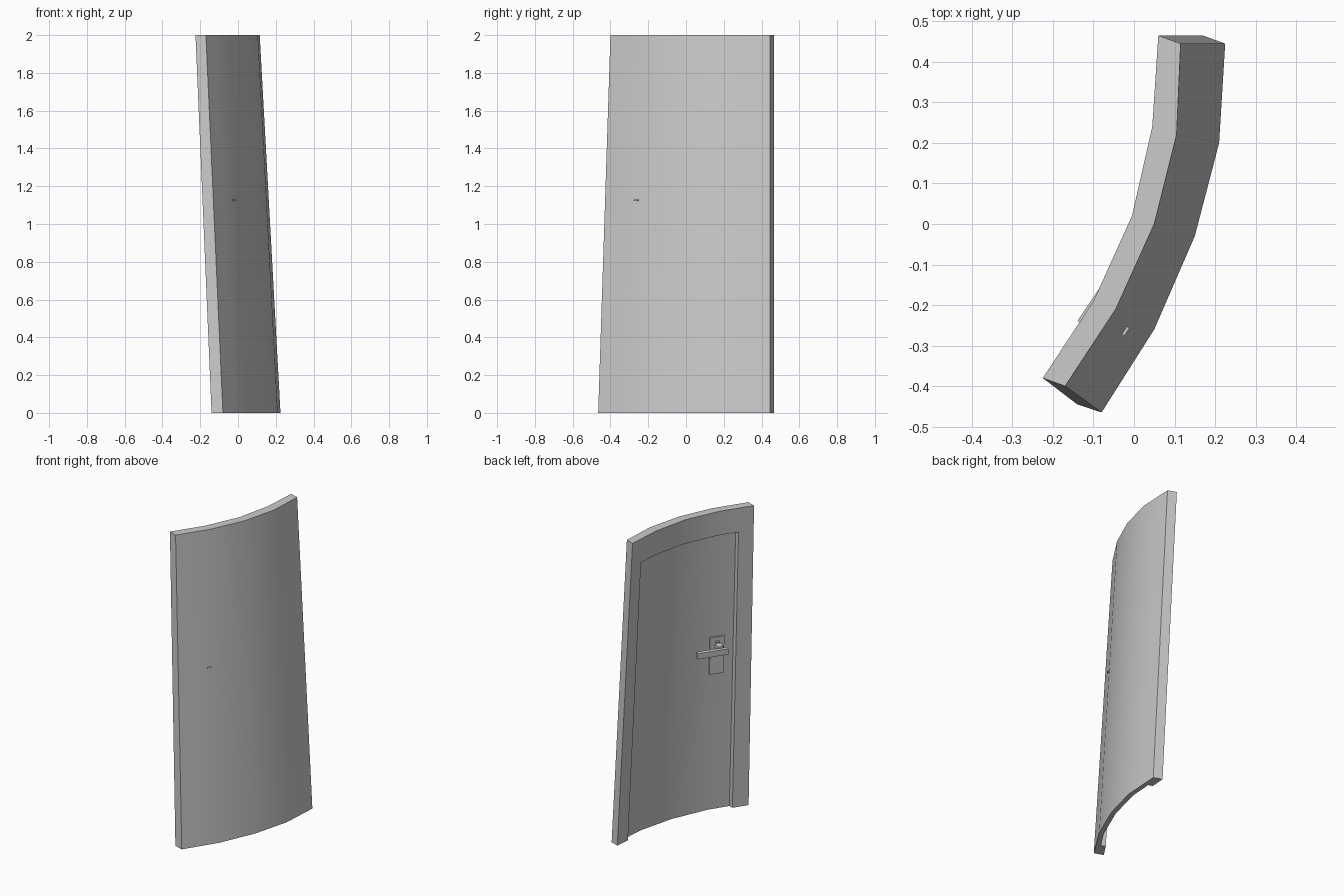
import bpy, bmesh
from mathutils import Vector, Matrix

if "Cube" in bpy.data.objects:
    bpy.data.objects.remove(bpy.data.objects["Cube"])

# Plan profiles of the curved wall section: outer / inner face at floor and top
OUT_LOW = [(-.08, -.465), (.05, -.26), (.15, -.03), (.21, .20), (.225, .445)]
OUT_TOP = [(-.17, -.40), (-.045, -.21), (.05, 0), (.105, .22), (.115, .445)]
IN_LOW = [(-.14, -.445), (-.005, -.24), (.095, -.01), (.15, .22), (.17, .465)]
IN_TOP = [(-.225, -.38), (-.1, -.19), (-.005, .02), (.045, .24), (.06, .465)]


def along(profile, u):
    i = min(int(u), 3)
    return Vector(profile[i]).lerp(Vector(profile[i + 1]), u - i)


def point(u, z, d):
    """Point at station u, height z; d = 0 outer face, 1 inner face."""
    low = along(OUT_LOW, u).lerp(along(IN_LOW, u), d)
    top = along(OUT_TOP, u).lerp(along(IN_TOP, u), d)
    p = low.lerp(top, z / 2)
    return (p.x, p.y, z)


def finish(bm, name):
    bmesh.ops.remove_doubles(bm, verts=bm.verts, dist=1e-4)
    bmesh.ops.recalc_face_normals(bm, faces=bm.faces)
    mesh = bpy.data.meshes.new(name)
    bm.to_mesh(mesh)
    bm.free()
    ob = bpy.data.objects.new(name, mesh)
    bpy.context.collection.objects.link(ob)
    return ob


# Leaning curved door with thicker surround: full-depth cells for jambs and lintel
US = [0, .42, 1, 2, 3, 3.6, 4]
ZS = [0, .92, 1.84, 2]
LEAF = .5


def depth(i, j):
    if not (0 <= i < len(US) - 1 and 0 <= j < len(ZS) - 1):
        return 0
    return 1 if i in (0, len(US) - 2) or j == len(ZS) - 2 else LEAF


bm = bmesh.new()


def quad(*pts):
    bm.faces.new([bm.verts.new(point(*p)) for p in pts])


for i in range(len(US) - 1):
    for j in range(len(ZS) - 1):
        u0, u1, z0, z1 = US[i], US[i + 1], ZS[j], ZS[j + 1]
        d = depth(i, j)
        for k in (0, d):
            quad((u0, z0, k), (u1, z0, k), (u1, z1, k), (u0, z1, k))
        edges = [((u0, z0), (u0, z1), i - 1, j), ((u1, z0), (u1, z1), i + 1, j),
                 ((u0, z0), (u1, z0), i, j - 1), ((u0, z1), (u1, z1), i, j + 1)]
        for a, b, ni, nj in edges:
            e = depth(ni, nj)
            if e < d:
                quad((*a, e), (*b, e), (*b, d), (*a, d))
door = finish(bm, "curved_door_and_frame")
bpy.context.view_layer.objects.active = door
door.select_set(True)
bpy.ops.object.shade_smooth_by_angle(angle=.6)

# Handle parts, in axes that follow the door face at the spindle
ORIGIN = Vector((-.02, -.265, 1.125))
T = Vector((.56, .83, 0)).normalized()
M = Vector((-.83, .56, -.05)).normalized()
UP = M.cross(T).normalized()
if UP.z < 0:
    UP = -UP


def box(name, t, up, m):
    bm = bmesh.new()
    bmesh.ops.create_cube(bm, size=1)
    for v in bm.verts:
        a, b, c = (r[0] + (r[1] - r[0]) * (k + .5) for r, k in zip((t, up, m), v.co))
        v.co = ORIGIN + T * a + UP * b + M * c
    return finish(bm, name)


box("handle_backplate", (-.045, .045), (-.215, .03), (.025, .045))
box("handle_lever", (-.045, .15), (-.06, -.022), (.09, .115))
box("handle_neck", (-.02, .015), (-.055, -.01), (.04, .095))
box("spindle", (-.012, .012), (-.004, .004), (-.003, .06))
